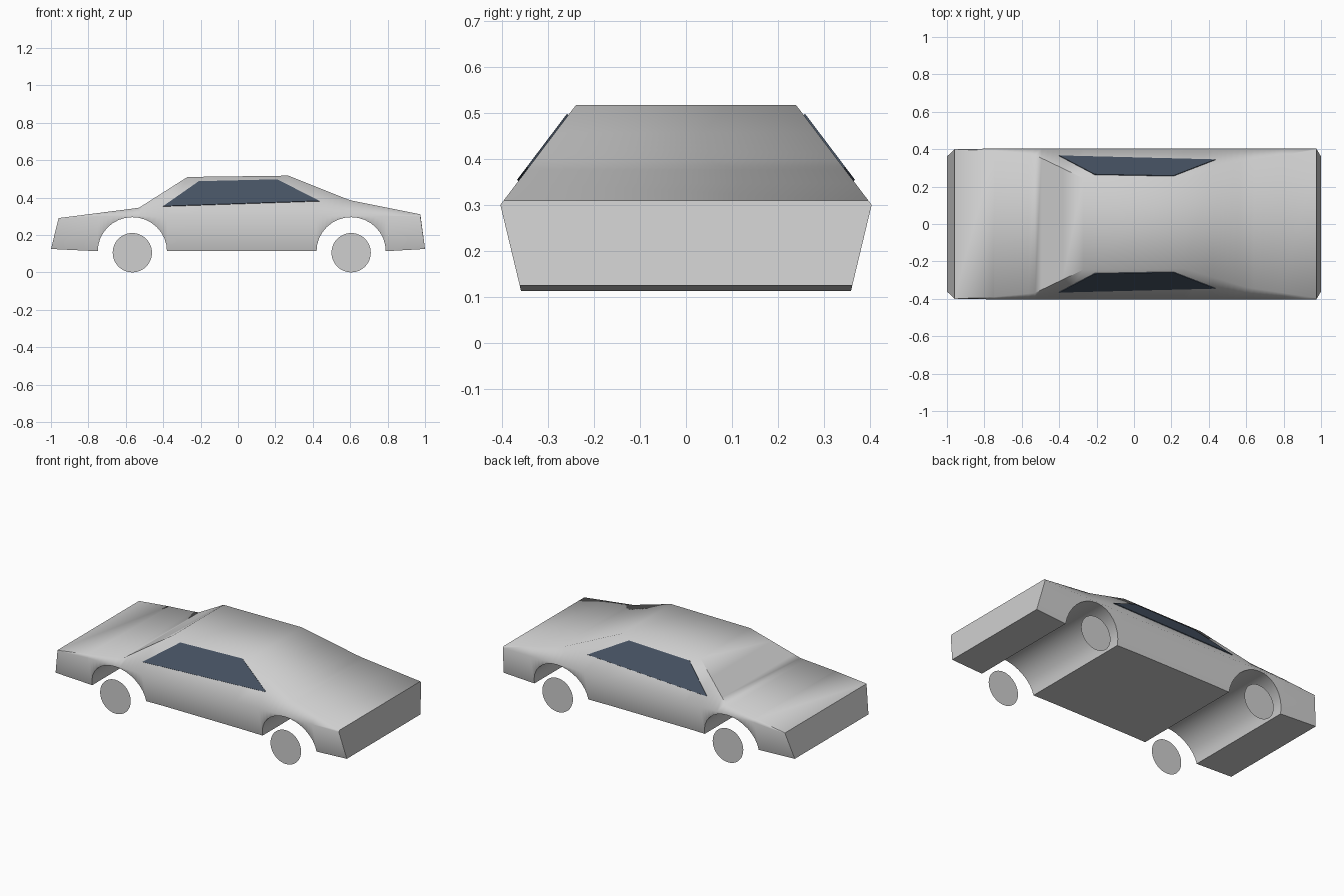
import bpy, bmesh, math
from mathutils import Vector

cube = bpy.data.objects.get("Cube")
if cube:
    bpy.data.objects.remove(cube)


def material(name, color):
    m = bpy.data.materials.new(name)
    m.use_nodes = True
    m.diffuse_color = (*color, 1)
    m.node_tree.nodes["Principled BSDF"].inputs["Base Color"].default_value = (*color, 1)
    return m


silver = material("silver grey", (0.62, 0.62, 0.62))
glass = material("dark blue glass", (0.061, 0.084, 0.122))


def finish(bm, name, mat):
    mesh = bpy.data.meshes.new(name)
    bm.to_mesh(mesh)
    bm.free()
    mesh.materials.append(mat)
    obj = bpy.data.objects.new(name, mesh)
    bpy.context.collection.objects.link(obj)
    return obj


# Side profile of the roof line, and the wheel positions
ROOF = [(-0.96, 0.29), (-0.53, 0.345), (-0.27, 0.51), (0.27, 0.517), (0.6, 0.385), (0.975, 0.31)]
WHEELS = (-0.565, 0.605)
ARCH, WHEEL, WHEEL_Y = 0.185, 0.105, 0.395
BELT, HALF = 0.3, 0.403


def roof_z(x):
    for (x0, z0), (x1, z1) in zip(ROOF, ROOF[1:]):
        if x <= x1:
            return z0 + (z1 - z0) * (x - x0) / (x1 - x0)
    return ROOF[-1][1]


def half_width(z):
    # Flanks lean in above and below the belt line
    return HALF - (z - BELT) * 0.757 if z > BELT else HALF - (BELT - z) * 0.24


# Body: rings of top, belt and bottom points lofted along x
columns = [(-0.96, -1.0, 0.125)]
for wx in WHEELS:
    for i in range(17):
        a = math.pi * (1 - i / 16)
        x = wx + ARCH * math.cos(a)
        columns.append((x, x, 0.113 + (ARCH - 0.003) * math.sin(a)))
columns += [(x, x, 0.115) for x, z in ROOF[2:4]]
columns.append((0.975, 1.0, 0.125))
columns.sort()

bm = bmesh.new()
rings = []
for x, bottom_x, bottom in columns:
    top = roof_z(x)
    belt = min(BELT, top - 0.004)
    half = [(x, top), (x, belt), (bottom_x, bottom)]
    ring = [bm.verts.new((px, half_width(z), z)) for px, z in half]
    ring += [bm.verts.new((px, -half_width(z), z)) for px, z in reversed(half)]
    rings.append(ring)
for r, s in zip(rings, rings[1:]):
    for i in range(6):
        j = (i + 1) % 6
        bm.faces.new((r[i], r[j], s[j], s[i]))
for end in (rings[0], rings[-1]):
    bm.faces.new(end)
bmesh.ops.recalc_face_normals(bm, faces=bm.faces)
body = finish(bm, "body", silver)
bpy.ops.object.select_all(action="DESELECT")
body.select_set(True)
bpy.context.view_layer.objects.active = body
bpy.ops.object.shade_smooth_by_angle(angle=math.radians(58))

# Side windows: thin plates lying on the slanted flanks
WINDOW = [(-0.4, 0.352), (-0.21, 0.485), (0.21, 0.495), (0.435, 0.38)]
for side, label in ((-1, "front"), (1, "back")):
    bm = bmesh.new()
    out = Vector((0, side * 0.8, 0.6))
    outer, inner = [[bm.verts.new(Vector((x, side * half_width(z), z)) + out * d)
                     for x, z in WINDOW] for d in (0.004, -0.002)]
    bm.faces.new(outer)
    bm.faces.new(inner[::-1])
    for i in range(4):
        j = (i + 1) % 4
        bm.faces.new((outer[i], inner[i], inner[j], outer[j]))
    bmesh.ops.recalc_face_normals(bm, faces=bm.faces)
    finish(bm, label + "_side_window", glass)

    # Wheels: flat discs facing outward
    for wx, place in zip(WHEELS, ("left", "right")):
        bm = bmesh.new()
        rim = [bm.verts.new((wx + WHEEL * math.cos(t * math.pi / 24), side * WHEEL_Y,
                             WHEEL + WHEEL * math.sin(t * math.pi / 24))) for t in range(48)]
        bm.faces.new(rim if side < 0 else rim[::-1])
        finish(bm, label + "_" + place + "_wheel", silver)
